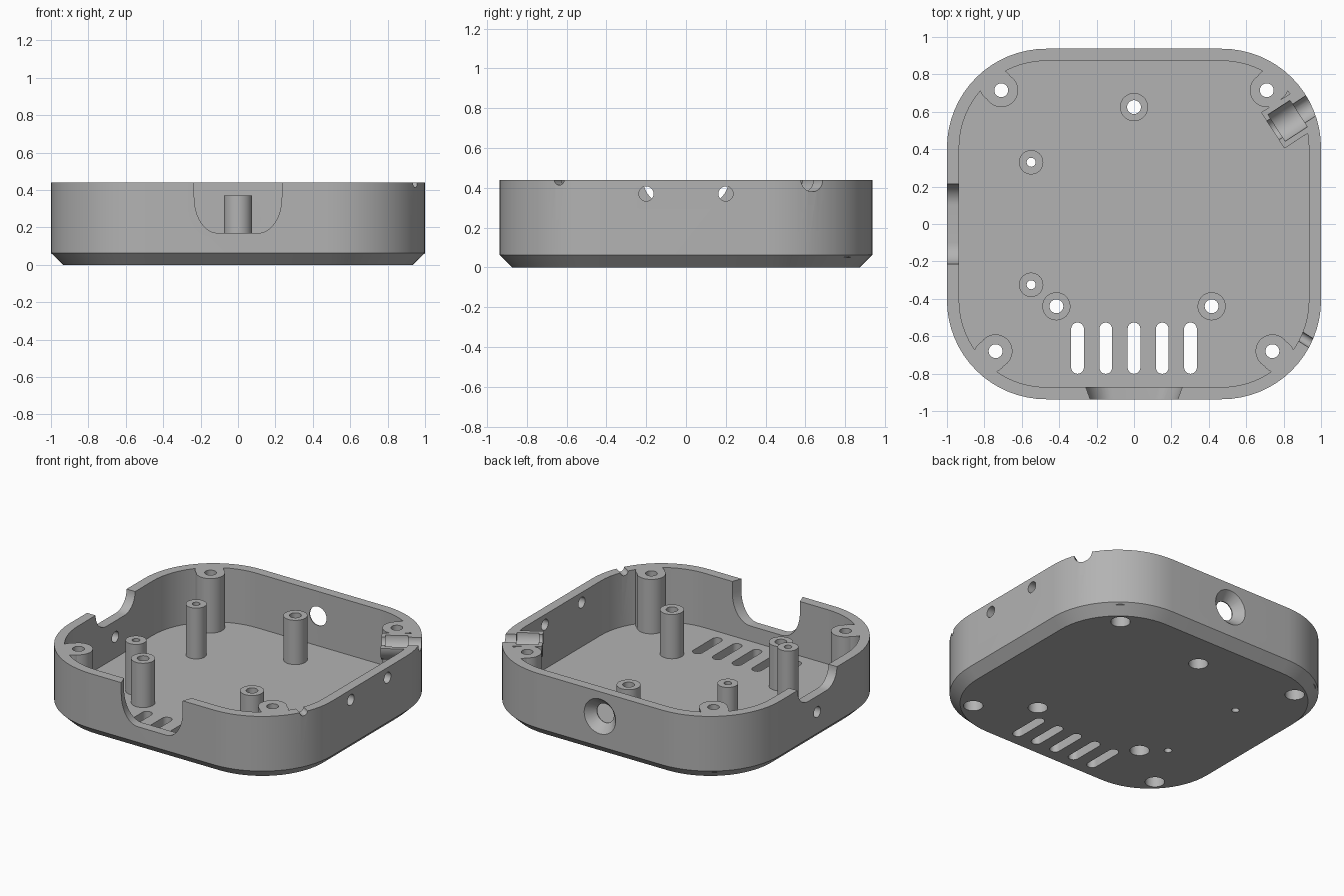
import bpy, bmesh
from math import sin, cos, pi, radians
from mathutils import Vector

cube = bpy.data.objects.get("Cube")
if cube:
    bpy.data.objects.remove(cube)

grey = bpy.data.materials.new("neutral_grey")
grey.use_nodes = True
grey.diffuse_color = (0.45, 0.45, 0.45, 1)
grey.node_tree.nodes["Principled BSDF"].inputs["Base Color"].default_value = grey.diffuse_color

TOP, FLOOR, WALL = 0.44, 0.065, 0.065
HALF_X, HALF_Y, CORNER = 1.0, 0.937, 0.53


def loft(name, rings):
    """Closed solid skinned through rings of equal point count."""
    bm = bmesh.new()
    loops = [[bm.verts.new(p) for p in ring] for ring in rings]
    n = len(loops[0])
    for a, b in zip(loops, loops[1:]):
        for i in range(n):
            j = (i + 1) % n
            bm.faces.new((a[i], a[j], b[j], b[i]))
    bm.faces.new(loops[0])
    bm.faces.new(loops[-1])
    bmesh.ops.recalc_face_normals(bm, faces=bm.faces)
    mesh = bpy.data.meshes.new(name)
    bm.to_mesh(mesh)
    bm.free()
    mesh.materials.append(grey)
    ob = bpy.data.objects.new(name, mesh)
    bpy.context.collection.objects.link(ob)
    return ob


def rounded(hx, hy, r, z, cx=0, cy=0, steps=16):
    """Rounded rectangle ring lying flat."""
    ring = []
    for q, (sx, sy) in enumerate([(1, 1), (-1, 1), (-1, -1), (1, -1)]):
        for i in range(steps + 1):
            a = (q + i / steps) * pi / 2
            ring.append((cx + sx * (hx - r) + r * cos(a),
                         cy + sy * (hy - r) + r * sin(a), z))
    return ring


def rod(name, start, end, r, r_end=None, sides=40):
    """Cylinder or cone between two points."""
    start, end = Vector(start), Vector(end)
    axis = (end - start).normalized()
    u = axis.orthogonal().normalized()
    v = axis.cross(u)

    def ring(c, rad):
        return [c + rad * (cos(2 * pi * i / sides) * u + sin(2 * pi * i / sides) * v)
                for i in range(sides)]
    return loft(name, [ring(start, r), ring(end, r if r_end is None else r_end)])


def notch_profile(half, flat, bottom, curve):
    """Open-topped notch outline in (across, z)."""
    side = [(flat + (half - flat) * sin(a), bottom + curve * (1 - cos(a)))
            for a in [i * pi / 24 for i in range(13)]]
    side.append((half, TOP + 0.1))
    return side + [(-u, z) for u, z in reversed(side)]


def cut(targets, cutters):
    """Subtract cutters from targets, then drop the cutters."""
    for target in targets:
        for c in cutters:
            c.hide_render = True
            mod = target.modifiers.new("cut", 'BOOLEAN')
            mod.operation, mod.solver, mod.object = 'DIFFERENCE', 'EXACT', c
        deps = bpy.context.evaluated_depsgraph_get()
        mesh = bpy.data.meshes.new_from_object(target.evaluated_get(deps))
        target.modifiers.clear()
        target.data = mesh
    for c in cutters:
        bpy.data.objects.remove(c)


# Tray shell with chamfered base
def outline(inset, z):
    return rounded(HALF_X - inset, HALF_Y - inset, CORNER - inset, z)


shell = loft("tray_shell", [outline(WALL, 0), outline(0, 0.063), outline(0, TOP),
                            outline(WALL, TOP), outline(WALL, FLOOR)])
parts = [shell]

# Screw posts: name, x, y, radius, top, bore radius, screw head recess
posts = [("back_post", 0, 0.625, 0.075, 0.37, 0.037, True),
         ("front_right_post", -0.415, -0.44, 0.075, 0.37, 0.037, True),
         ("front_left_post", 0.415, -0.44, 0.075, 0.37, 0.037, True),
         ("side_post_back", -0.55, 0.33, 0.065, 0.415, 0.024, False),
         ("side_post_front", -0.55, -0.325, 0.065, 0.415, 0.024, False)]
for sx, side in ((-1, "right"), (1, "left")):
    posts.append(("corner_post_back_" + side, sx * 0.71, 0.715, 0.09, TOP, 0.037, True))
    posts.append(("corner_post_front_" + side, sx * 0.74, -0.68, 0.09, TOP, 0.037, True))

for name, x, y, r, top, bore, recess in posts:
    post = [rod(name, (x, y, 0.05), (x, y, top), r)]
    if name.startswith("corner"):
        # Web filling the gap between the post and the wall
        d = Vector((x, y, 0)).normalized() * 0.04
        post.append(rod(name + "_web", (x + d.x, y + d.y, 0.05), (x + d.x, y + d.y, top), r))
    cutters = [rod("bore_cutter", (x, y, -0.1), (x, y, 0.6), bore)]
    if recess:
        cutters.append(rod("recess_cutter", (x, y, -0.1), (x, y, 0.1), 0.061))
    cut([shell] + post, cutters)
    parts += post

# Vent slots in the floor
cut([shell], [loft("slot_cutter", [rounded(0.034, 0.137, 0.0339, z, i * 0.151, -0.664, 8)
                                   for z in (-0.1, 0.2)]) for i in range(-2, 3)])

# Front notch, flaring inwards, and side notch
front = notch_profile(0.235, 0.11, 0.17, 0.19)
side = notch_profile(0.215, 0.1, 0.32, 0.12)
cut([shell], [
    loft("front_notch_cutter", [[(u * s, y, z) for u, z in front]
                                for s, y in ((0.96, -0.96), (1.13, -0.85))]),
    loft("side_notch_cutter", [[(x, u, z) for u, z in side] for x in (-1.1, -0.85)])])

# Small side holes, countersunk rear hole and rim groove
groove = Vector((cos(radians(-32)), sin(radians(-32)), 0)) * 0.15
groove_mid = Vector((0.92, -0.62, TOP))
cut([shell], [
    rod("hole_cutter", (0.85, -0.2, 0.37), (1.1, -0.2, 0.37), 0.037),
    rod("hole_cutter", (0.85, 0.2, 0.37), (1.1, 0.2, 0.37), 0.037),
    rod("hole_cutter", (-0.85, 0, 0.21), (-1.1, 0, 0.21), 0.037),
    rod("rear_hole_cutter", (0, 0.8, 0.27), (0, 1, 0.27), 0.065),
    rod("countersink_cutter", (0, 0.875, 0.27), (0, 0.942, 0.27), 0.062, 0.125),
    rod("groove_cutter", groove_mid - groove, groove_mid + groove, 0.027)])

# Cable cradle: a half tube set across the wall near the rear left corner
mid = Vector((0.834, 0.56, TOP))
way = Vector((cos(radians(33)), sin(radians(33)), 0))
cradle = rod("cable_cradle", mid - way * 0.11, mid + way * 0.08, 0.115)
cut([cradle], [loft("lid_cutter", [rounded(1.5, 1.5, 0.1, z) for z in (TOP, 0.8)])])
cut([shell, cradle], [
    rod("pocket_cutter", mid - way * 0.085, mid + way * 0.055, 0.085),
    rod("cable_cutter", mid - way * 0.2, mid + way * 0.3, 0.06)])
parts.append(cradle)

# Smooth curved walls, keep hard edges
bpy.ops.object.select_all(action='DESELECT')
for p in parts:
    p.select_set(True)
bpy.context.view_layer.objects.active = shell
bpy.ops.object.shade_smooth_by_angle(angle=radians(30))
